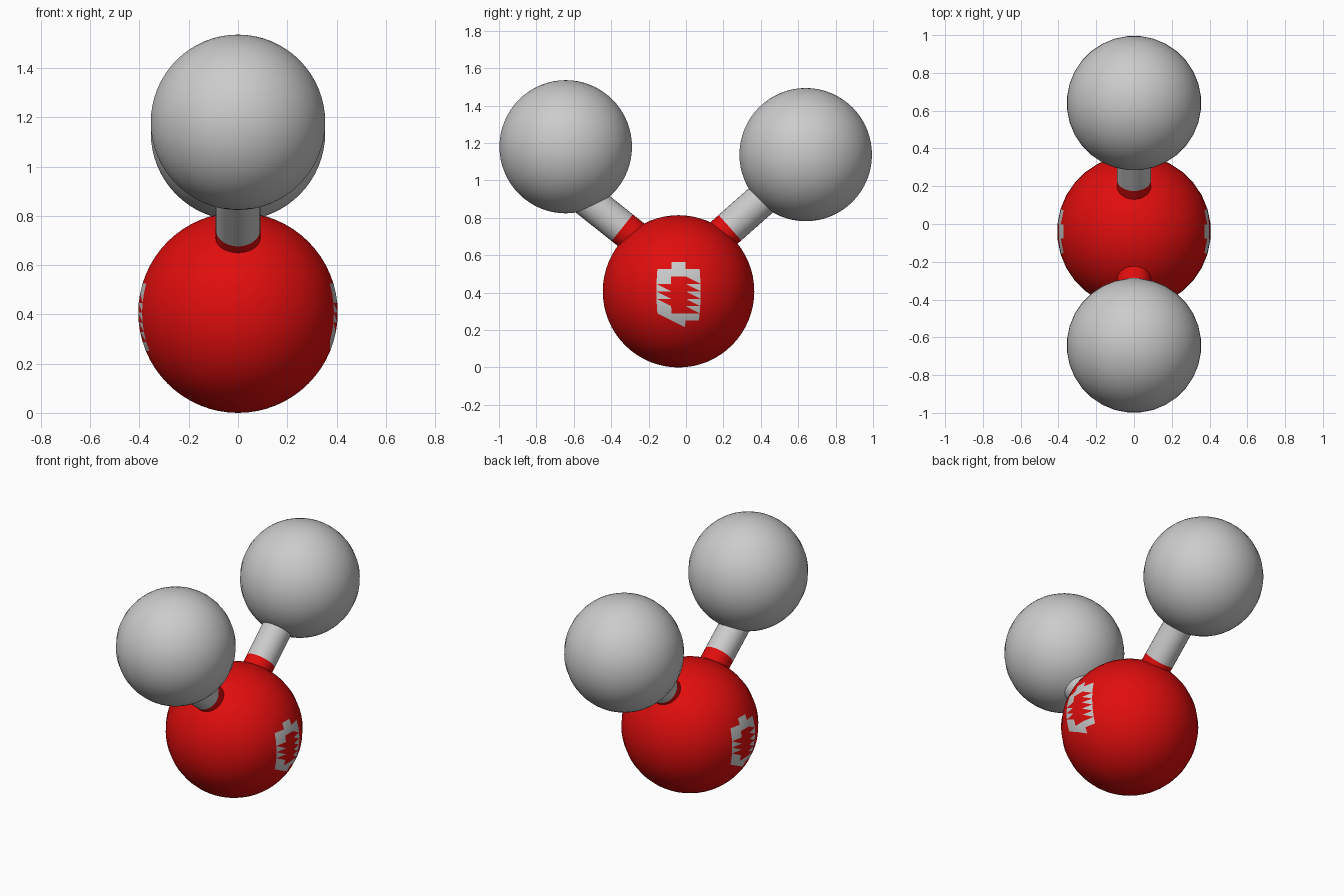
import bpy, bmesh, math
from mathutils import Vector, Matrix

if "Cube" in bpy.data.objects:
    bpy.data.objects.remove(bpy.data.objects["Cube"])


def material(name, rgb):
    m = bpy.data.materials.new(name)
    m.diffuse_color = (*rgb, 1)
    m.use_nodes = True
    m.node_tree.nodes["Principled BSDF"].inputs["Base Color"].default_value = m.diffuse_color
    return m


RED = material("red", (0.75, 0.004, 0.004))
GREY = material("light grey", (0.6, 0.6, 0.6))
SEG = 32


def finish(bm, name, loc, mats):
    me = bpy.data.meshes.new(name)
    bm.to_mesh(me)
    bm.free()
    for m in mats:
        me.materials.append(m)
    ob = bpy.data.objects.new(name, me)
    ob.location = loc
    bpy.context.collection.objects.link(ob)
    bpy.ops.object.select_all(action='DESELECT')
    ob.select_set(True)
    bpy.context.view_layer.objects.active = ob
    bpy.ops.object.shade_smooth_by_angle(angle=math.radians(40))
    return ob


def sphere_bm(r):
    # half a segment of turn puts one column of faces square on +x and -x
    bm = bmesh.new()
    bmesh.ops.create_uvsphere(bm, u_segments=SEG, v_segments=SEG, radius=r,
                              matrix=Matrix.Rotation(math.pi / SEG, 4, 'Z'))
    return bm


# which grid cells of the side patch are grey: whole cell, upper or lower half
def cell_fill(col, row):
    if col == 0:
        return {3: "all", 2: "all", -4: "all", -5: "upper"}.get(row)
    if col == -1:
        return {2: "all", 1: "all", 0: "lower", -1: "lower", -2: "lower",
                -3: "all", -4: "upper"}.get(row)
    if col == 1:
        return "all" if row in (2, -4) else "upper" if -3 <= row <= 1 else None


# large central ball with a grey ring patch on both sides
bm = sphere_bm(0.407)
step = math.pi / SEG
for f in list(bm.faces):
    c = f.calc_center_median()
    s = 1 if c.x > 0 else -1
    col = round(math.atan2(c.y * s, c.x * s) / (2 * step))
    row = math.floor(math.asin(c.z / c.length) / step)
    fill = cell_fill(col, row)
    if not fill:
        continue
    if fill == "all":
        f.material_index = 1
        continue
    a = max(f.verts, key=lambda v: v.co.z - c.z - 0.5 * v.co.y * s)
    b = min(f.verts, key=lambda v: v.co.z - c.z - 0.5 * v.co.y * s)
    # cut from upper left to lower right as seen from outside
    new, _ = bmesh.utils.face_split(f, a, b)
    halves = sorted((f, new), key=lambda g: g.calc_center_median().z)
    halves[1 if fill == "upper" else 0].material_index = 1
finish(bm, "central_ball", (0, -0.04, 0.407), [RED, GREY])

# two small outer balls
for name, y, z in (("front_ball", -0.643, 1.18), ("rear_ball", 0.64, 1.138)):
    finish(sphere_bm(0.356), name, (0, y, z), [GREY])


# connecting rods, red near the central ball and grey beyond
def rod(name, joint, side, angle, start, end, mat):
    d = Vector((0, side * math.cos(angle), math.sin(angle)))
    p, q = joint + d * start, joint + d * end
    bm = bmesh.new()
    bmesh.ops.create_cone(bm, cap_ends=True, segments=32, radius1=0.091, radius2=0.091,
                          depth=(q - p).length,
                          matrix=d.to_track_quat('Z', 'Y').to_matrix().to_4x4())
    finish(bm, name, (p + q) / 2, [mat])


for name, y, side, deg in (("front_rod", -0.341, -1, 38.5), ("rear_rod", 0.235, 1, 41.5)):
    j = Vector((0, y, 0.747))
    rod(name + "_inner", j, side, math.radians(deg), -0.2, 0, RED)
    rod(name + "_outer", j, side, math.radians(deg), 0, 0.36, GREY)
